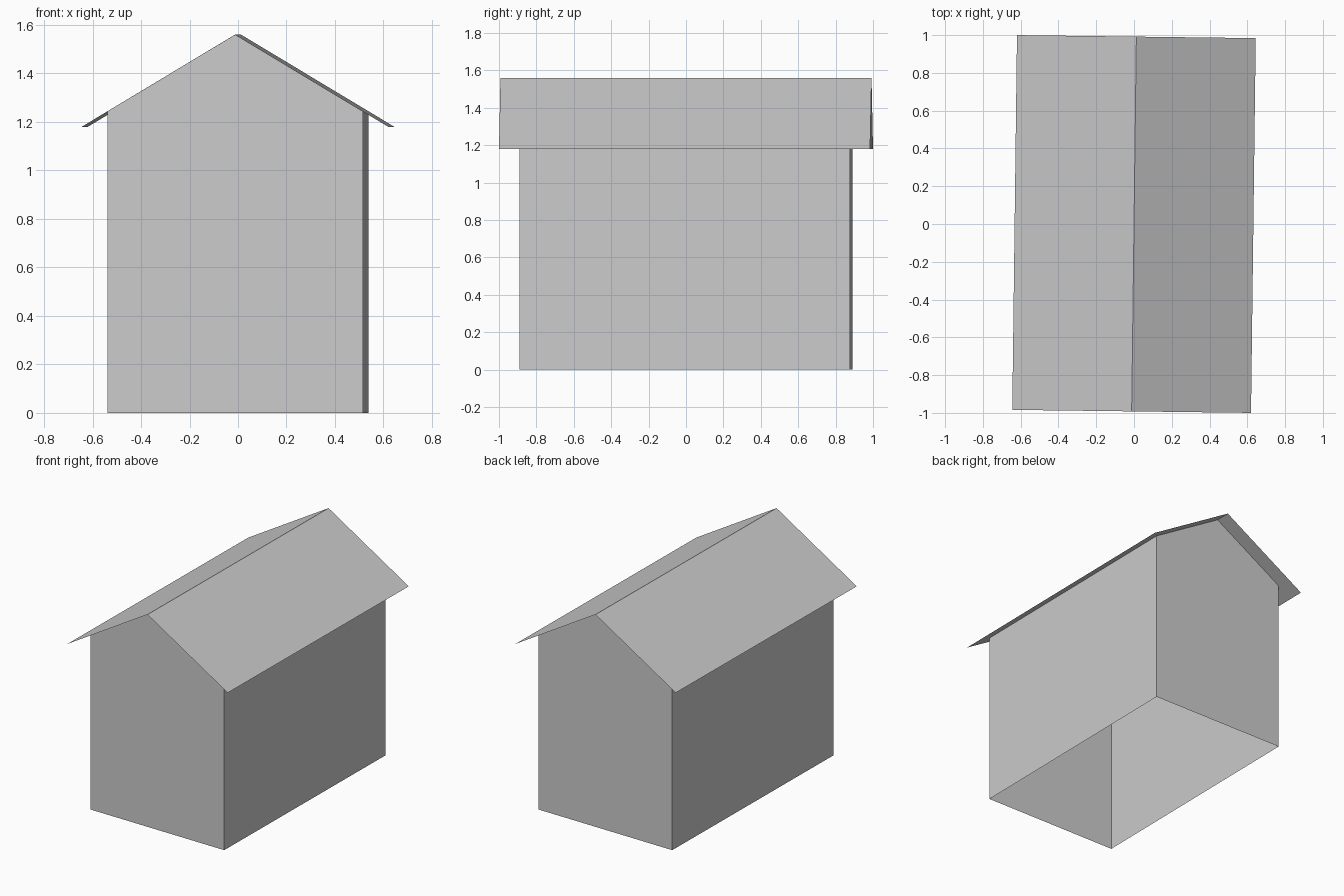
import bpy, math
from mathutils import Matrix

if "Cube" in bpy.data.objects:
    bpy.data.objects.remove(bpy.data.objects["Cube"])

TURN = Matrix.Rotation(math.radians(-0.72), 4, 'Z')   # slight clockwise turn
WALL_X, WALL_Y = 0.527, 0.884      # half width and half length of the walls
ROOF_X, ROOF_Y = 0.632, 0.992      # half width and half length of the roof
RIDGE_Z, EAVE_Z = 1.56, 1.18
WALL_Z = RIDGE_Z - (RIDGE_Z - EAVE_Z) * WALL_X / ROOF_X   # wall tops meet the roof

grey = bpy.data.materials.new("plain grey")
grey.diffuse_color = (0.6, 0.6, 0.6, 1)
grey.use_nodes = True
grey.node_tree.nodes["Principled BSDF"].inputs["Base Color"].default_value = grey.diffuse_color


def add_part(name, verts, faces):
    mesh = bpy.data.meshes.new(name)
    mesh.from_pydata(verts, [], faces)
    mesh.transform(TURN)
    mesh.materials.append(grey)
    obj = bpy.data.objects.new(name, mesh)
    bpy.context.collection.objects.link(obj)
    return obj


def sweep(profile, half_length):
    """Copy an (x, z) profile to the front and back ends."""
    return [(x, y, z) for y in (-half_length, half_length) for x, z in profile]


# Walls: two gable ends and two long sides, open underneath
gable = [(-WALL_X, 0), (WALL_X, 0), (WALL_X, WALL_Z), (0, RIDGE_Z), (-WALL_X, WALL_Z)]
add_part("walls", sweep(gable, WALL_Y),
         [(0, 1, 2, 3, 4), (9, 8, 7, 6, 5), (1, 6, 7, 2), (5, 0, 4, 9)])

# Ceiling at the top of the side walls
add_part("ceiling", sweep([(-WALL_X, WALL_Z), (WALL_X, WALL_Z)], WALL_Y), [(0, 1, 3, 2)])

# Roof: two thin overhanging slopes
slopes = [(-ROOF_X, EAVE_Z), (0, RIDGE_Z), (ROOF_X, EAVE_Z)]
add_part("roof", sweep(slopes, ROOF_Y), [(0, 1, 4, 3), (1, 2, 5, 4)])
